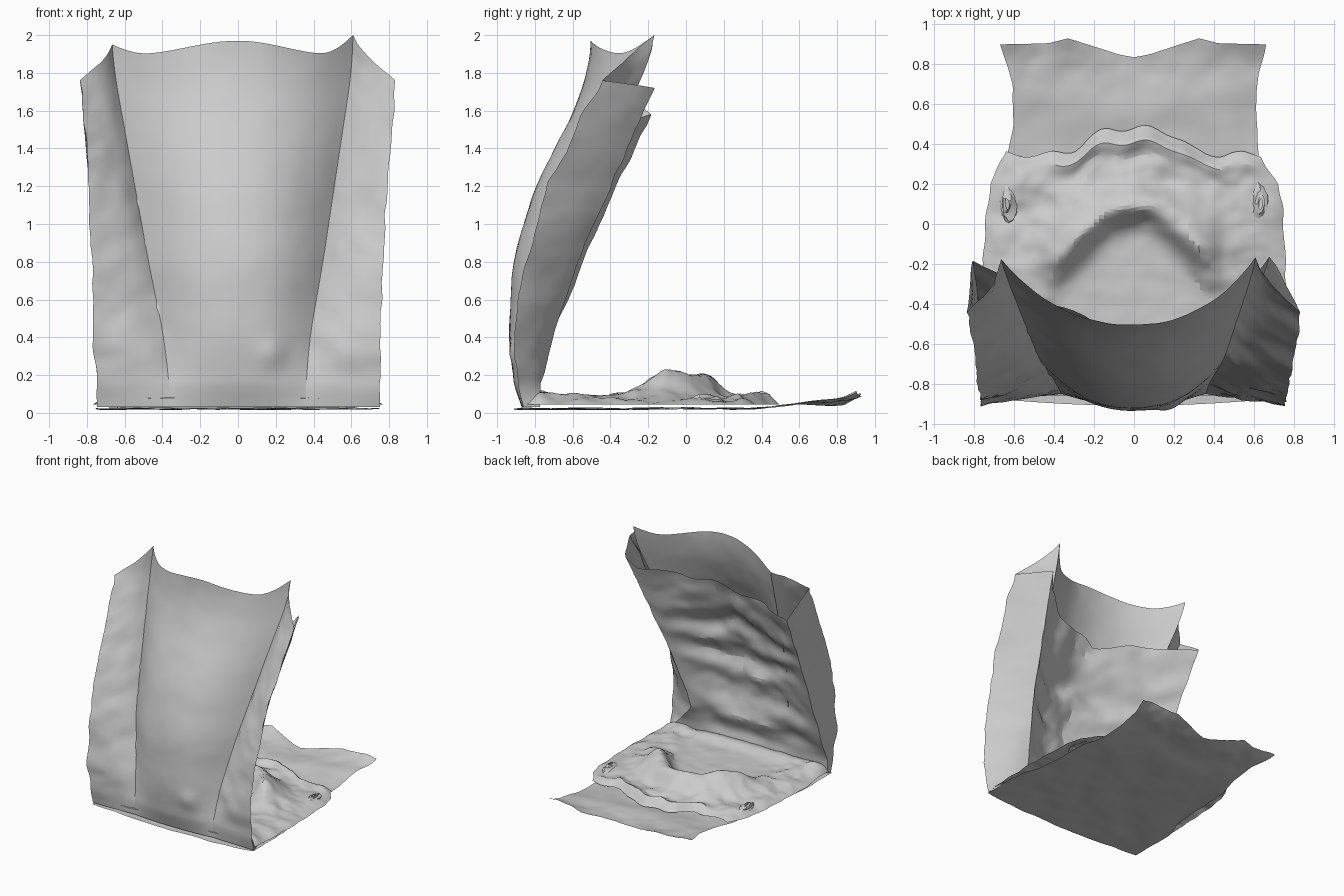
import bpy, math
from math import exp
from mathutils import Vector, noise

if "Cube" in bpy.data.objects:
    bpy.data.objects.remove(bpy.data.objects["Cube"])

# z level: centre y, crease x, crease y, outer x, outer y, rear edge y
LEVELS = [
    (0.03, -0.87, 0.36, -0.85, 0.75, -0.86, -0.83),
    (0.15, -0.91, 0.36, -0.85, 0.75, -0.89, -0.82),
    (0.40, -0.94, 0.38, -0.79, 0.76, -0.91, -0.70),
    (0.80, -0.92, 0.45, -0.68, 0.77, -0.86, -0.55),
    (1.20, -0.80, 0.51, -0.50, 0.79, -0.73, -0.37),
    (1.60, -0.59, 0.57, -0.32, 0.82, -0.53, -0.17),
    (1.80, -0.52, 0.60, -0.22, 0.84, -0.42, -0.17),
    (2.00, -0.50, 0.61, -0.16, 0.84, -0.40, -0.16),
]


def lerp(a, b, t):
    return a + (b - a) * t


def table(rows, k):
    """Linear lookup in rows sorted on their first value."""
    for a, b in zip(rows, rows[1:]):
        if k <= b[0]:
            t = max(0, (k - a[0]) / (b[0] - a[0]))
            return [lerp(p, q, t) for p, q in zip(a[1:], b[1:])]
    return rows[-1][1:]


def level(z):
    """Smoothed cross-section values at height z."""
    cols = [table(LEVELS, z + d) for d in (-0.08, 0, 0.08)] if z > 0.2 else [table(LEVELS, z)]
    return [sum(c) / len(cols) for c in zip(*cols)]


def crumple(x, y, z, f=6.0):
    p = Vector((x * f, y * f, z * f))
    return noise.noise(p) + 0.5 * noise.noise(p * 2.1)


def sheet(name, nu, nv, fn, wrap=False):
    """Grid surface from fn(i, j); optionally closed around i."""
    verts = [fn(i, j) for j in range(nv) for i in range(nu)]
    faces = []
    for j in range(nv - 1):
        for i in range(nu if wrap else nu - 1):
            k = (i + 1) % nu
            faces.append((j * nu + i, j * nu + k, (j + 1) * nu + k, (j + 1) * nu + i))
    me = bpy.data.meshes.new(name)
    me.from_pydata(verts, [], faces)
    ob = bpy.data.objects.new(name, me)
    bpy.context.collection.objects.link(ob)
    bpy.context.view_layer.objects.active = ob
    ob.select_set(True)
    bpy.ops.object.shade_smooth_by_angle(angle=math.radians(20))
    ob.select_set(False)
    return ob


# Upright pouch: front panel, folded side strips, side walls and rear panel
half = [("front", i / 16) for i in range(17)]
half += [("strip", i / 7) for i in range(1, 8)]
half += [("side", i / 6) for i in range(1, 7)]
half += [("rear", i / 16) for i in range(1, 17)]
ring = [(1, k, s) for k, s in half] + [(-1, k, s) for k, s in half[-2:0:-1]]
BLISTERS = [(-0.48, 0.37), (0.18, 0.32), (0.55, 0.30)]


def top_height(sign, kind, s):
    peak = 2.0 if sign > 0 else 1.95
    rear = 1.72 if sign > 0 else 1.58
    if kind == "front":
        return 1.97 - 0.07 * math.sin(min(s / 0.82, 1) * math.pi / 2) ** 2 + (peak - 1.90) * max(0, (s - 0.7) / 0.3) ** 2
    if kind == "strip":
        return lerp(peak, 1.76, s ** 0.8)
    if kind == "side":
        return lerp(1.76, rear, s)
    return lerp(min(rear, 1.62), 1.50, s) + 0.03 * math.sin(9 * s * sign) * s


NV = 56


def pouch(i, j):
    sign, kind, s = ring[i]
    z = lerp(0.03, top_height(sign, kind, s), j / (NV - 1))
    yc, xp, yp, xo, yo, yb = level(z)
    if sign < 0:
        xp += 0.06 * z / 2
    up = min(1, z / 0.3)
    # the right wall tucks in behind the fold, the left one stays open
    xb = lerp(xo, xp + 0.09, up) if sign > 0 else xo - 0.01
    if sign > 0:
        yb = lerp(yb, yp + 0.09, 0.8)
    amp = 0.012
    if kind == "front":
        x, y, amp = xp * s, lerp(yc, yp, s ** 2.2), 0.004
    elif kind == "strip":
        x, y = lerp(xp, xo, s), lerp(yp, yo, s ** 0.7)
        amp = 0.020
    elif kind == "side":
        x, y = lerp(xo, xb, s), lerp(yo, yb, s) + 0.02 * up * math.sin(math.pi * s)
    else:
        q = 1 - s
        x = xb * q
        y = lerp(yc + 0.09 * up + 0.02, yb, q ** (2.0 if sign > 0 else 1.3))
        y += 0.020 * up * math.sin(20 * z + 4 * noise.noise(Vector((x * 2, z * 2, 3)))) * (1 - q ** 4)
        amp = 0.020 * (1 - q ** 6)
    x *= sign
    n = crumple(x, y, z) * amp * up
    y += n
    if kind == "strip" or (kind == "side" and s < 1):
        x += 0.6 * crumple(x + 9, y, z) * amp
    if kind in ("front", "strip"):
        for bx, bz in BLISTERS:
            y -= 0.025 * exp(-((x - bx) ** 2 + (z - bz) ** 2) / 0.005)
    return x, y, z


sheet("upright_pouch", len(ring), NV, pouch, True)

# Floor outline: y, half width
OUTLINE = [(-0.9, 0.74), (-0.4, 0.77), (0.0, 0.75), (0.2, 0.72), (0.35, 0.64),
           (0.5, 0.61), (0.68, 0.61), (0.90, 0.66)]
UNDER = [(-0.9, 0.75), (-0.45, 0.75), (-0.3, 0.69), (0.2, 0.66), (0.35, 0.63),
         (0.5, 0.61), (0.68, 0.61), (0.90, 0.66)]
END = [(0, 0.835), (0.12, 0.85), (0.4, 0.91), (0.5, 0.93), (0.65, 0.905), (1, 0.90)]
NX, NY = 61, 75


def under_panel(i, j):
    u = i / (NX - 1) * 2 - 1
    start = -0.91 + 0.04 * u * u
    y = lerp(start, table(END, abs(u))[0], j / (NY - 1))
    x = u * (table(UNDER, y)[0] + 0.015 * crumple(u, y, 0, 5))
    lift = max(0, (y - 0.55) / 0.36)
    z = 0.022 + 0.010 * crumple(x, y, 1, 4)
    z += 0.025 * exp(-((y - 0.6) / 0.15) ** 2)
    z += lift ** 1.5 * (0.02 + 0.07 * min(1, abs(u) * 1.3))
    z += lift * 0.015 * crumple(x, y, 5, 7)
    return x, y, max(0.0, z)


sheet("under_panel", NX, NY, under_panel)


# Crumpled upper layer of the floor with a horseshoe ridge
def upper_layer(i, j):
    u = i / (NX - 1) * 2 - 1
    end = 0.35 + 0.13 * exp(-(u / 0.42) ** 4) + 0.015 * math.sin(17 * u)
    v = j / (NY - 1)
    y = lerp(-0.86, end, v)
    x = u * (table(OUTLINE, y)[0] + 0.02 * crumple(u, y, 0, 5))
    ridge = 0.10 - 2.0 * x * x
    slope = math.sqrt(1 + 16 * x * x)
    d = (y - ridge) / slope
    spread = 0.13 if d > 0 else 0.09
    fade = 1 / (1 + exp((-0.24 - y) / 0.05))
    z = 0.07 + 0.13 * exp(-(d / spread) ** 2) * lerp(0.25, 1, fade) * max(0, 1 - abs(u) ** 4)
    z += 0.03 * exp(-((y + 0.78) / 0.07) ** 2)
    z += 0.03 * exp(-((abs(x) - 0.33) / 0.12) ** 2 - ((y + 0.08) / 0.15) ** 2)
    # raised rear lip and furrow in front of it
    z += 0.04 * exp(-((y - end + 0.06) / 0.05) ** 2) * exp(-(x / 0.4) ** 4)
    inside = d < -0.1 and abs(x) < 0.4
    z += (0.006 if inside else 0.020) * crumple(x, y, 2, 8)
    z -= 0.03 * exp(-((abs(x) - 0.15) / 0.1) ** 2 - ((y - 0.2) / 0.05) ** 2)
    rim = min(1, (1 - abs(u)) / 0.12)
    tip = min(1, (1 - v) / 0.05)
    z = lerp(0.045, z, rim ** 0.6 * tip ** 0.7)
    return x, y, max(0.02, z)


sheet("upper_layer", NX, NY, upper_layer)


# Puckered pinches on both sides of the floor
def pinch(sign):
    def fn(i, j):
        a, v = i / 12 * 2 * math.pi, j / 5
        r = 1 - 0.8 * v
        x = sign * 0.63 + 0.05 * r * math.cos(a)
        y = 0.10 + 0.13 * r * math.sin(a)
        return x + 0.02 * crumple(x, y, v, 9), y, 0.05 + 0.05 * v + 0.015 * crumple(x, y, v, 12)
    sheet("pinch_right" if sign > 0 else "pinch_left", 12, 6, fn, True)


pinch(1)
pinch(-1)
